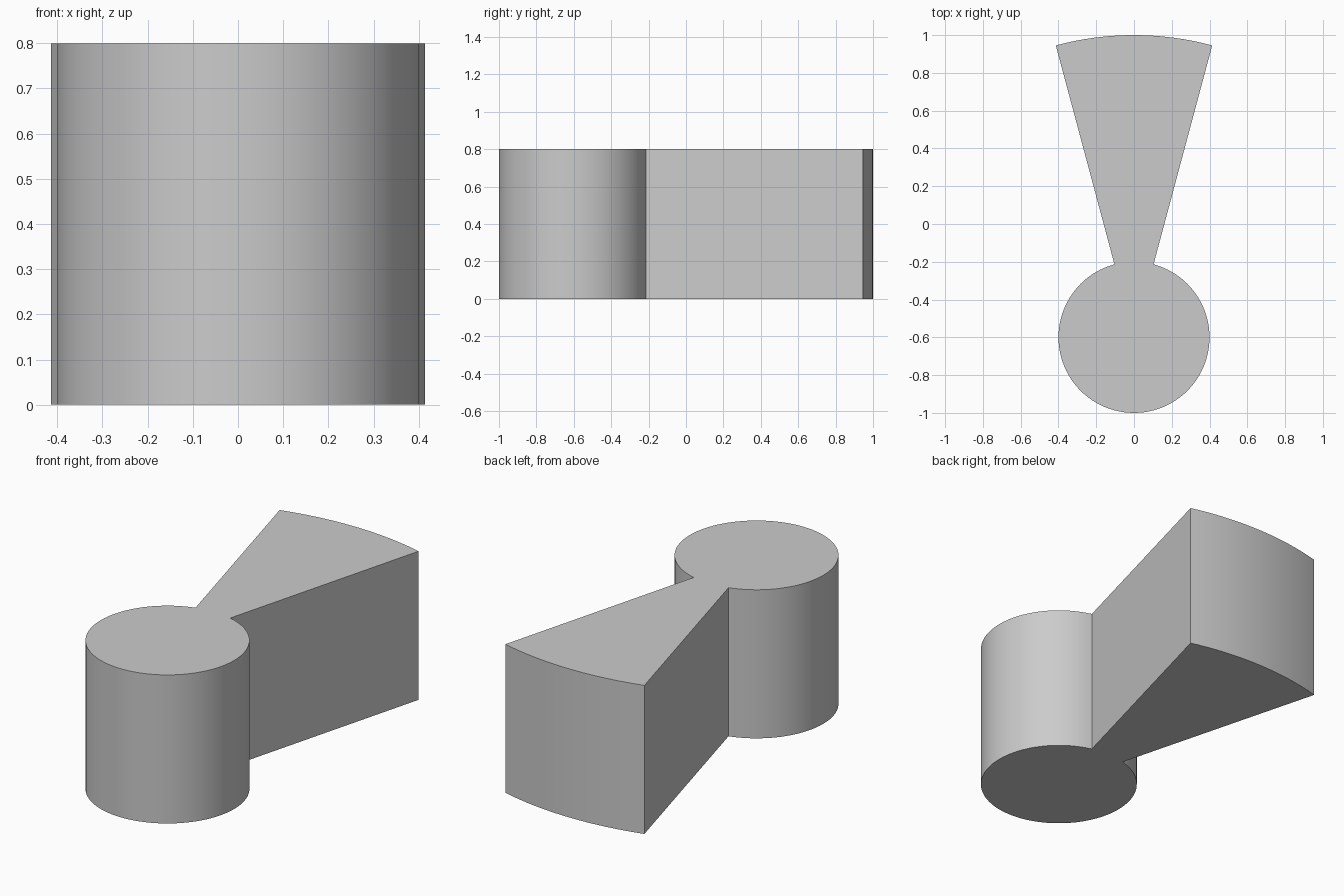
import bpy, bmesh
from math import sin, cos, radians

if "Cube" in bpy.data.objects:
    bpy.data.objects.remove(bpy.data.objects["Cube"])

HEIGHT = 0.8
CENTRE_Y = -0.6
HUB_R, ARM_R = 0.4, 1.6
HALF = 15  # half angle of the fan-shaped arm, in degrees


def arc(radius, start, end, steps):
    """Points on an arc about the hub centre, angles in degrees from +x."""
    angles = [radians(start + (end - start) * i / steps) for i in range(steps + 1)]
    return [(radius * cos(a), CENTRE_Y + radius * sin(a)) for a in angles]


# Outline: outer arc of the arm, then round the hub back to the arm
outline = arc(ARM_R, 90 - HALF, 90 + HALF, 16) + arc(HUB_R, 90 + HALF, 450 - HALF, 88)

# Extrude the outline upwards
bm = bmesh.new()
base = bm.faces.new([bm.verts.new((x, y, 0)) for x, y in outline])
top = bmesh.ops.extrude_face_region(bm, geom=[base], use_keep_orig=True)["geom"]
bmesh.ops.translate(bm, vec=(0, 0, HEIGHT),
                    verts=[v for v in top if isinstance(v, bmesh.types.BMVert)])
bmesh.ops.recalc_face_normals(bm, faces=bm.faces)
mesh = bpy.data.meshes.new("hub_with_fan_arm")
bm.to_mesh(mesh)
bm.free()

body = bpy.data.objects.new("hub_with_fan_arm", mesh)
bpy.context.collection.objects.link(body)
bpy.context.view_layer.objects.active = body
body.select_set(True)
bpy.ops.object.shade_smooth_by_angle(angle=radians(30))
